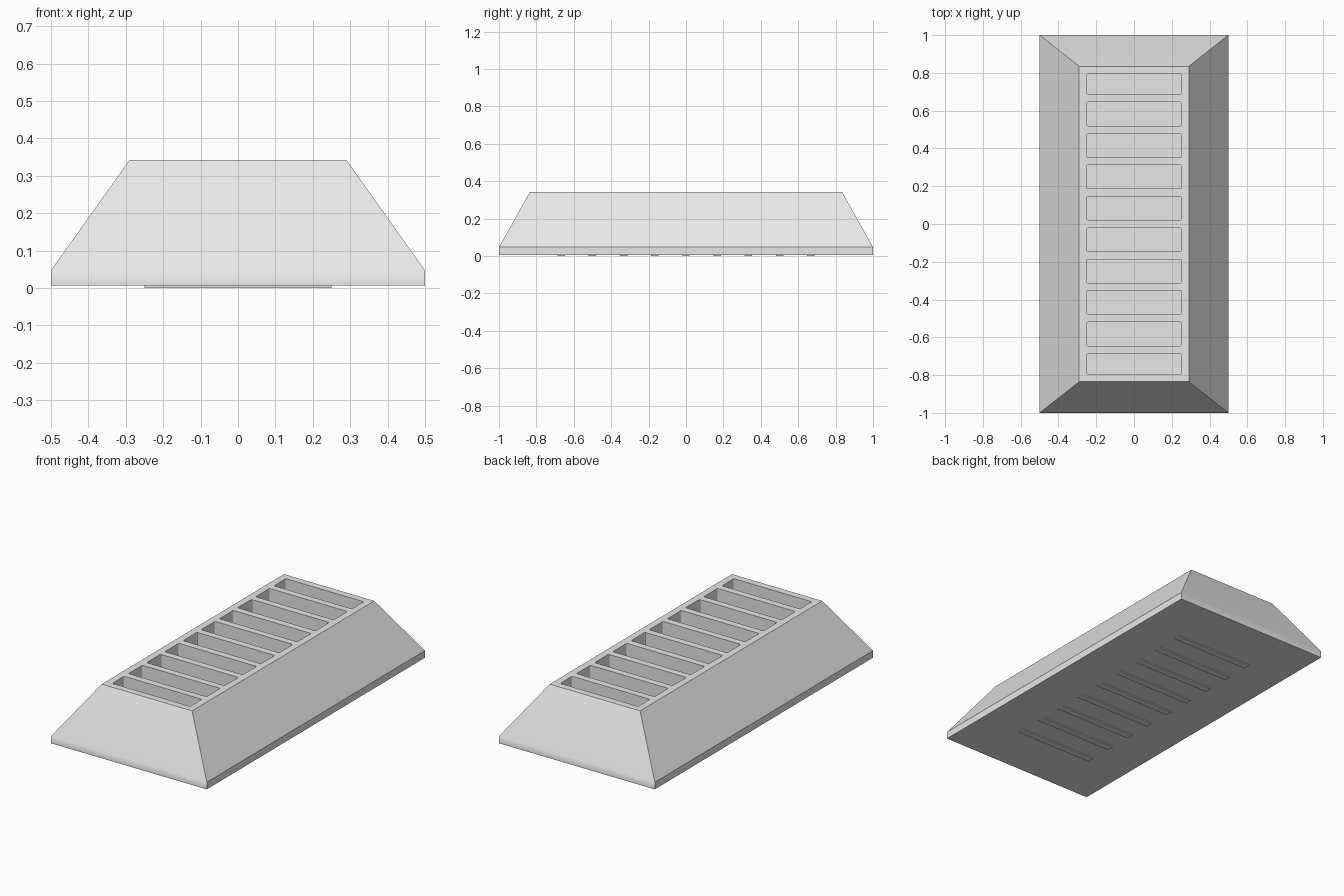
import bpy
import bmesh
from mathutils import Matrix

if "Cube" in bpy.data.objects:
    bpy.data.objects.remove(bpy.data.objects["Cube"])

GREY = (0.8, 0.8, 0.8, 1.0)
grey = bpy.data.materials.new("light grey")
grey.diffuse_color = GREY
grey.use_nodes = True
grey.node_tree.nodes["Principled BSDF"].inputs["Base Color"].default_value = GREY

BASE, RIM, TOP = 0.006, 0.047, 0.342
PITCH, RIB, HALF_SLOT, CAVITY = 1 / 6, 0.04, 0.25, 0.795


def make_object(name, bm):
    bmesh.ops.recalc_face_normals(bm, faces=bm.faces[:])
    mesh = bpy.data.meshes.new(name)
    bm.to_mesh(mesh)
    bm.free()
    mesh.materials.append(grey)
    obj = bpy.data.objects.new(name, mesh)
    bpy.context.collection.objects.link(obj)
    return obj


def add_box(bm, x, y0, y1, z0, z1):
    size = Matrix.Diagonal((2 * x, y1 - y0, z1 - z0, 1))
    place = Matrix.Translation((0, (y0 + y1) / 2, (z0 + z1) / 2))
    bmesh.ops.create_cube(bm, size=1, matrix=place @ size)


# Tapered body: three stacked rectangles joined by sloping walls
bm = bmesh.new()
rings = []
for hx, hy, z in ((0.5, 1, BASE), (0.5, 1, RIM), (0.29, 0.835, TOP)):
    rings.append([bm.verts.new((sx * hx, sy * hy, z))
                  for sx, sy in ((-1, -1), (1, -1), (1, 1), (-1, 1))])
for low, high in zip(rings, rings[1:]):
    for i in range(4):
        j = (i + 1) % 4
        bm.faces.new((low[i], low[j], high[j], high[i]))
bm.faces.new(rings[0][::-1])
bm.faces.new(rings[-1])
body = make_object("slotted_body", bm)

# Ten slots with slightly rounded corners, cut between nine ribs
rib_centres = [i * PITCH for i in range(-4, 5)]
starts = [-CAVITY] + [y + RIB / 2 for y in rib_centres]
ends = [y - RIB / 2 for y in rib_centres] + [CAVITY]
bm = bmesh.new()
for y0, y1 in zip(starts, ends):
    add_box(bm, HALF_SLOT, y0, y1, RIM, TOP + 0.1)
upright = [e for e in bm.edges
           if abs(e.verts[0].co.z - e.verts[1].co.z) > 0.1]
bmesh.ops.bevel(bm, geom=upright, offset=0.008, segments=3,
                profile=0.5, affect='EDGES')
cutter = make_object("slot_cutter", bm)
cutter.hide_render = True

bpy.context.view_layer.objects.active = body
cut = body.modifiers.new("slots", 'BOOLEAN')
cut.operation = 'DIFFERENCE'
cut.solver = 'EXACT'
cut.object = cutter
bpy.ops.object.modifier_apply(modifier=cut.name)
bpy.data.objects.remove(cutter)

# Rib feet standing just proud of the underside
bm = bmesh.new()
for y in rib_centres:
    add_box(bm, HALF_SLOT, y - RIB / 2, y + RIB / 2, 0, BASE + 0.01)
make_object("rib_feet", bm)

# Smooth shading with sharp main edges
bpy.ops.object.select_all(action='DESELECT')
body.select_set(True)
bpy.context.view_layer.objects.active = body
bpy.ops.object.shade_smooth_by_angle()
weighted = body.modifiers.new("flat walls", 'WEIGHTED_NORMAL')
weighted.keep_sharp = True
